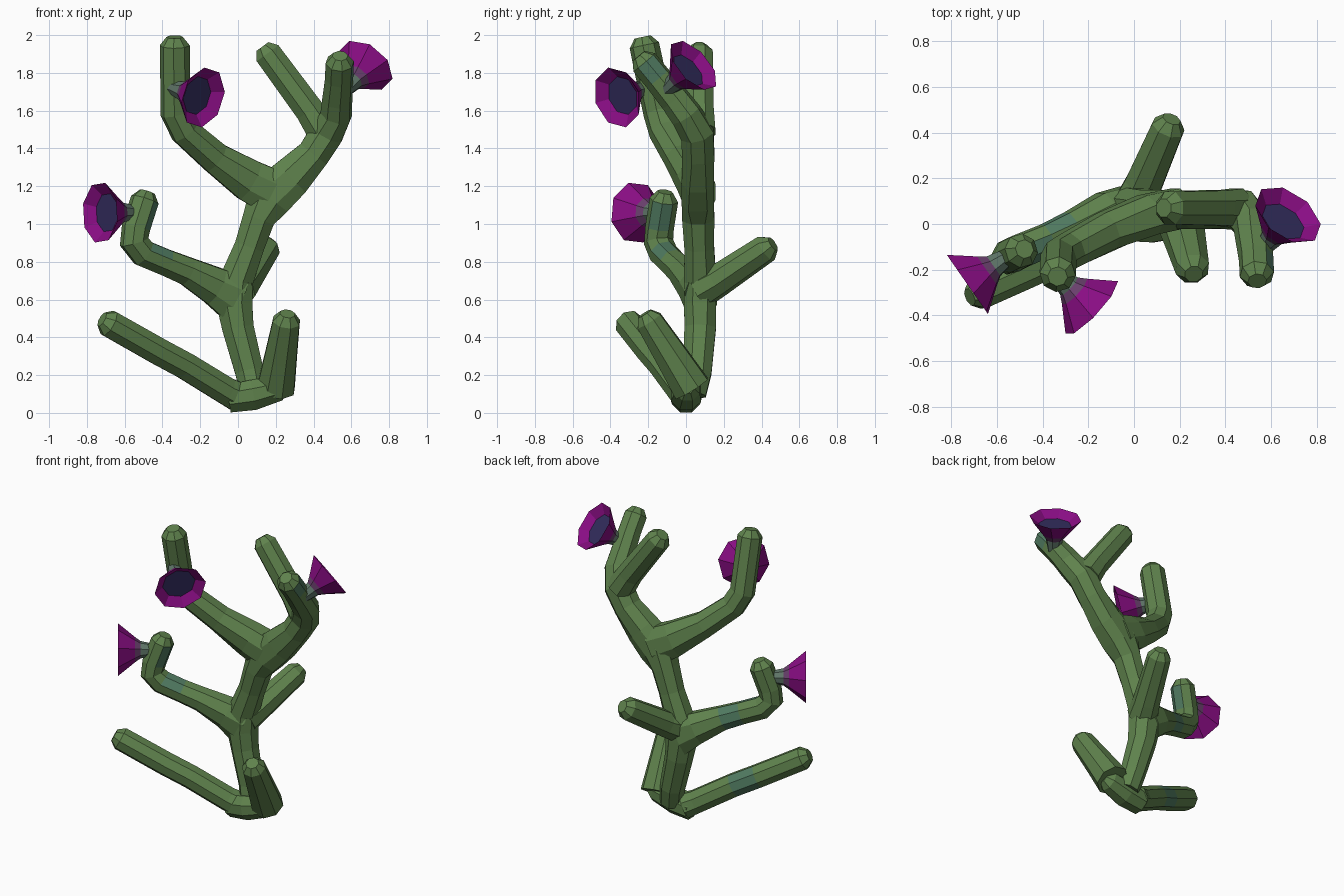
import bpy, bmesh, math
from mathutils import Vector

if "Cube" in bpy.data.objects:
    bpy.data.objects.remove(bpy.data.objects["Cube"])

SIDES = 8


def material(name, rgb):
    m = bpy.data.materials.new(name)
    m.diffuse_color = (*rgb, 1)
    m.use_nodes = True
    m.node_tree.nodes["Principled BSDF"].inputs["Base Color"].default_value = m.diffuse_color
    return m


GREEN = material("cactus green", (0.115, 0.225, 0.074))
TEAL = material("blue green patch", (0.08, 0.195, 0.118))
STEM = material("grey green stem", (0.115, 0.18, 0.14))
MAUVE = material("dusky mauve", (0.14, 0.05, 0.15))
PURPLE = material("petal purple", (0.25, 0.004, 0.23))
NAVY = material("dark blue centre", (0.034, 0.027, 0.115))

# places where the skin turns blue green: centre and reach
PATCHES = [((-0.33, 0.02, 0.79), 0.075), ((-0.42, -0.14, 1.07), 0.06),
           ((-0.43, -0.13, 0.87), 0.06),
           ((-0.36, -0.08, 0.27), 0.08), ((0.61, -0.16, 1.77), 0.075)]


def ring(bm, c, t, u, r, flat=9):
    """Circle of points; flat limits its reach in y so forks widen sideways only."""
    v = t.cross(u)
    verts = []
    for k in range(SIDES):
        a = 2 * math.pi * (k + 0.5) / SIDES
        d = (u * math.cos(a) + v * math.sin(a)) * r
        d.y = max(-flat, min(flat, d.y))
        verts.append(bm.verts.new(c + d))
    return verts


def bridge(bm, a, b, mat=0):
    for k in range(SIDES):
        j = (k + 1) % SIDES
        bm.faces.new((a[k], a[j], b[j], b[k])).material_index = mat


def finish(bm, name, mats):
    bmesh.ops.recalc_face_normals(bm, faces=bm.faces[:])
    me = bpy.data.meshes.new(name)
    bm.to_mesh(me)
    bm.free()
    for m in mats:
        me.materials.append(m)
    ob = bpy.data.objects.new(name, me)
    bpy.context.collection.objects.link(ob)
    return ob


def branch(name, path):
    """Eight-sided tube through (x, y, z, radius) points with a blunt far tip."""
    pts = [Vector(p[:3]) for p in path]
    rad = [p[3] * 1.09 for p in path]
    # blunt tip: full ring just before the end, narrow ring at the end
    d = (pts[-1] - pts[-2]).normalized()
    pts.insert(-1, pts[-1] - d * 0.045)
    rad.insert(-1, rad[-1])
    rad[-1] *= 0.55
    bm = bmesh.new()
    rings, u = [], None
    for i, p in enumerate(pts):
        t = Vector()
        if i > 0:
            t += (p - pts[i - 1]).normalized()
        if i < len(pts) - 1:
            t += (pts[i + 1] - p).normalized()
        t.normalize()
        if u is None:
            u = Vector((0, 1, 0)) if abs(t.y) < 0.9 else Vector((1, 0, 0))
        u = (u - t * u.dot(t)).normalized()
        rings.append(ring(bm, p, t, u, rad[i], 0.085))
    for a, b in zip(rings, rings[1:]):
        bridge(bm, a, b)
    bm.faces.new(rings[0])
    bm.faces.new(rings[-1])
    for f in bm.faces:
        c = f.calc_center_median()
        if any((c - Vector(q)).length < reach for q, reach in PATCHES):
            f.material_index = 1
    return finish(bm, name, [GREEN, TEAL])


def flower(name, centre, direction):
    """Trumpet flower; centre is the middle of its open rim."""
    n = Vector(direction).normalized()
    base = Vector(centre) - n * 0.23
    u = n.orthogonal().normalized()
    # distance along axis, radius, material of the band ending here
    profile = [(0, 0.035, 0), (0.09, 0.055, 0), (0.125, 0.08, 1),
               (0.23, 0.165, 2), (0.185, 0.105, 2)]
    bm = bmesh.new()
    rings = [ring(bm, base + n * h, n, u, r) for h, r, _ in profile]
    for i in range(1, len(rings)):
        bridge(bm, rings[i - 1], rings[i], profile[i][2])
    bm.faces.new(rings[0])
    bm.faces.new(rings[-1]).material_index = 3
    return finish(bm, name, [STEM, MAUVE, PURPLE, NAVY])


# trunk running into the upper right arm
branch("trunk", [
    (0.085, 0.035, 0.10, 0.07), (0.06, 0.06, 0.22, 0.075), (0.0, 0.075, 0.45, 0.083),
    (-0.02, 0.075, 0.58, 0.095), (-0.01, 0.075, 0.70, 0.09), (0.06, 0.07, 0.88, 0.078),
    (0.11, 0.065, 1.03, 0.085), (0.165, 0.062, 1.14, 0.12), (0.28, 0.062, 1.245, 0.108),
    (0.40, 0.065, 1.37, 0.086), (0.47, 0.06, 1.48, 0.088), (0.52, 0.0, 1.58, 0.08),
    (0.525, -0.06, 1.66, 0.075), (0.535, -0.15, 1.77, 0.07), (0.54, -0.25, 1.89, 0.07)])

# root crossing the ground, and the two low arms
branch("root", [(-0.05, 0, 0.075, 0.073), (0.08, 0, 0.095, 0.08), (0.26, 0.01, 0.14, 0.065)])
branch("low_left_arm", [
    (0.0, 0.01, 0.085, 0.078), (-0.06, -0.02, 0.115, 0.072), (-0.28, -0.12, 0.25, 0.071),
    (-0.42, -0.185, 0.325, 0.071), (-0.72, -0.32, 0.495, 0.07)])
branch("low_right_arm", [
    (0.20, 0.03, 0.13, 0.098), (0.225, -0.07, 0.29, 0.085), (0.262, -0.22, 0.525, 0.07)])

# middle arms
branch("middle_left_arm", [
    (-0.01, 0.08, 0.61, 0.13), (-0.12, 0.05, 0.67, 0.10), (-0.27, -0.02, 0.75, 0.074),
    (-0.38, -0.07, 0.795, 0.069), (-0.50, -0.12, 0.845, 0.071), (-0.55, -0.145, 0.905, 0.072),
    (-0.54, -0.14, 0.98, 0.07), (-0.48, -0.11, 1.17, 0.07)])
branch("middle_back_arm", [
    (0.0, 0.08, 0.65, 0.09), (0.04, 0.17, 0.70, 0.08), (0.165, 0.46, 0.895, 0.07)])

# upper arms
branch("upper_left_arm", [
    (0.20, 0.07, 1.16, 0.12), (0.06, 0.04, 1.23, 0.11), (-0.12, -0.03, 1.35, 0.082),
    (-0.28, -0.115, 1.49, 0.076), (-0.33, -0.145, 1.59, 0.075), (-0.335, -0.23, 1.99, 0.073)])
branch("upper_middle_arm", [
    (0.45, 0.07, 1.49, 0.085), (0.38, 0.07, 1.60, 0.076), (0.13, 0.07, 1.94, 0.071)])

# flowers
flower("left_flower", (-0.73, -0.265, 1.06), (-0.82, -0.57, 0.0))
flower("centre_flower", (-0.185, -0.365, 1.67), (0.70, -0.65, -0.22))
flower("right_flower", (0.675, 0.04, 1.84), (0.48, 0.65, 0.60))
